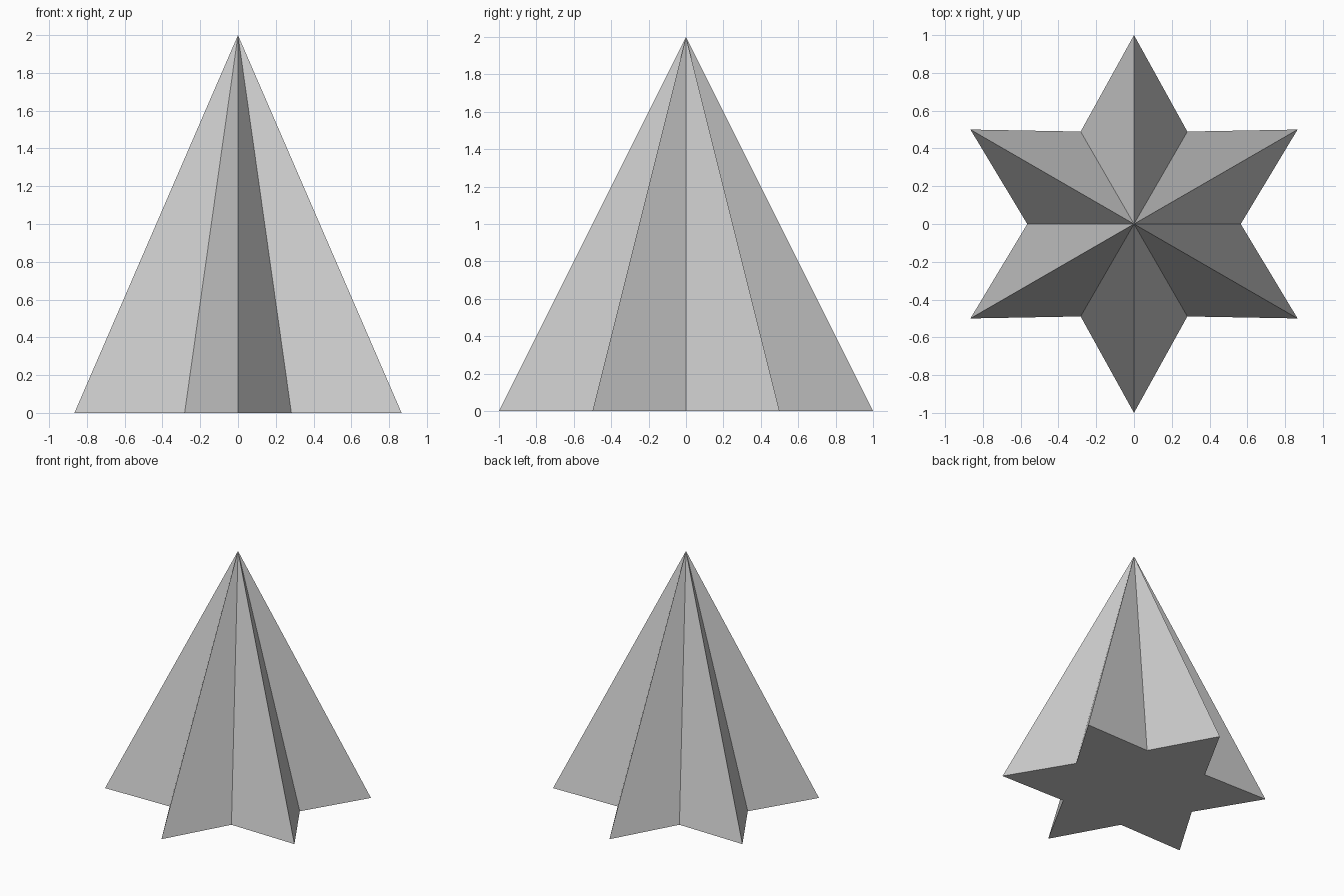
import bpy, bmesh
from math import sin, cos, pi

if "Cube" in bpy.data.objects:
    bpy.data.objects.remove(bpy.data.objects["Cube"])

POINTS, OUTER, INNER, HEIGHT = 6, 1.0, 0.565, 2.0

# Six-pointed star base, one tip facing the front
bm = bmesh.new()
ring = []
for i in range(POINTS * 2):
    r = INNER if i % 2 == 0 else OUTER
    a = i * pi / POINTS
    ring.append(bm.verts.new((r * cos(a), r * sin(a), 0)))
bm.faces.new(ring[::-1])

# Folded sides rising to the apex
apex = bm.verts.new((0, 0, HEIGHT))
for a, b in zip(ring, ring[1:] + ring[:1]):
    bm.faces.new((a, b, apex))
bmesh.ops.recalc_face_normals(bm, faces=bm.faces)

mesh = bpy.data.meshes.new("star_pyramid")
bm.to_mesh(mesh)
bm.free()

obj = bpy.data.objects.new("star_pyramid", mesh)
bpy.context.collection.objects.link(obj)
